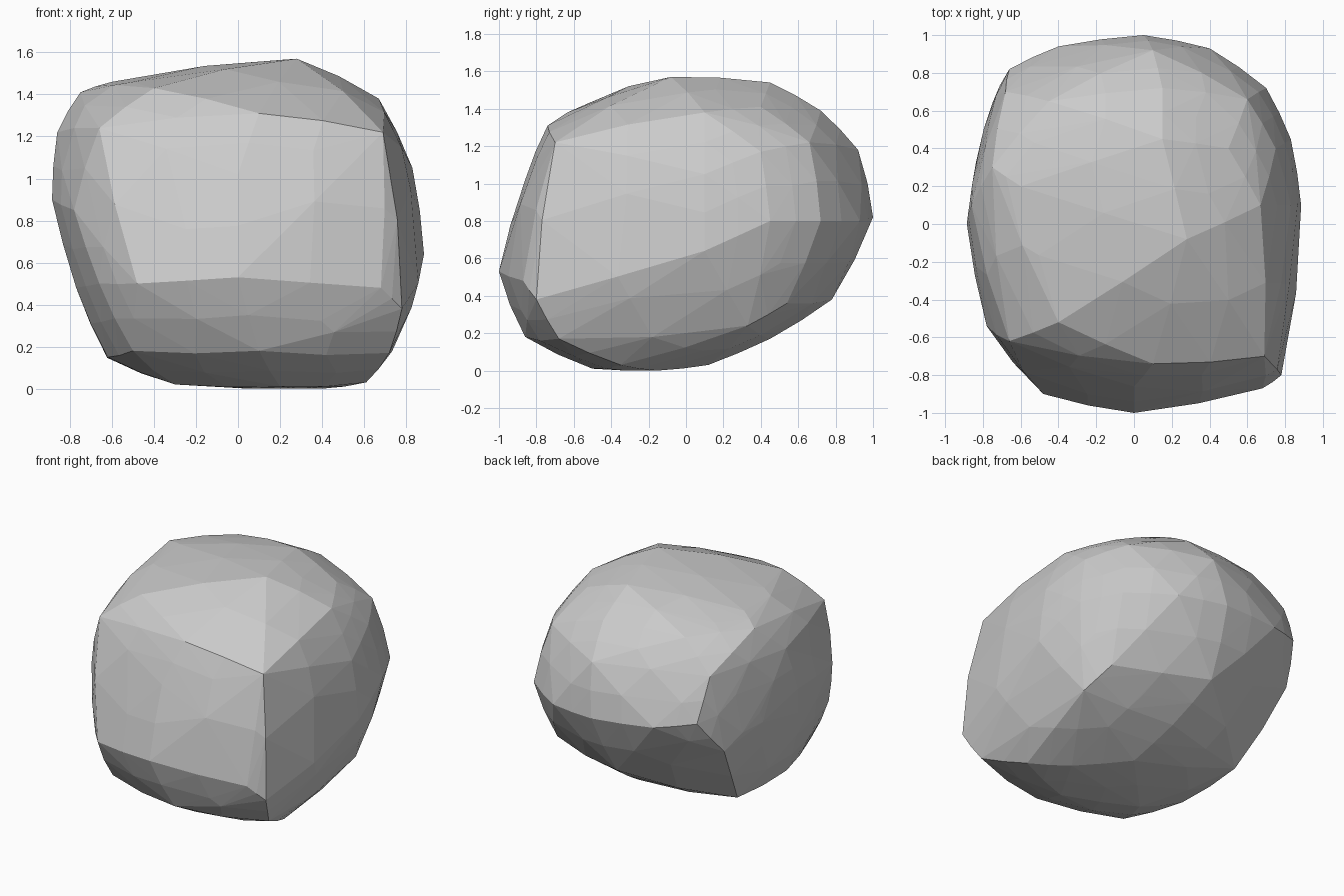
import bpy, bmesh
from mathutils import Vector

if "Cube" in bpy.data.objects:
    bpy.data.objects.remove(bpy.data.objects["Cube"])

# Key corners of the boulder, from the ground up
corners = [
    (.4, -.15, 0), (.2, -.5, .01), (-.3, -.3, .02), (.1, .12, .03), (.61, -.35, .03),
    (.72, -.68, .17), (.1, -.86, .18), (-.5, -.7, .18), (-.62, -.25, .15),
    (.05, .45, .17), (.7, .33, .24), (-.61, .29, .16),
    (.78, -.8, .38), (.68, -.87, .48), (-.48, -.9, .5), (0, -1, .53), (-.77, -.15, .48),
    (-.66, -.67, .5), (0, .78, .38), (.64, .54, .36), (-.75, .64, .66),
    (.885, .1, .64), (.83, .45, .8), (.7, .72, .8), (.4, .93, .8), (.05, 1, .82),
    (-.4, .94, .85), (-.66, .82, .9), (-.885, 0, .9), (-.78, -.54, .85), (-.83, .35, .85),
    (.83, .1, 1.05), (0, -.86, 1.02), (.69, -.7, 1.22), (.1, -.74, 1.31),
    (-.66, -.62, 1.24), (-.86, .1, 1.22), (-.68, .7, 1.2), (.1, .92, 1.18), (.6, .66, 1.22),
    (.75, .4, 1.17), (.67, .1, 1.38), (-.4, -.52, 1.43), (-.75, .3, 1.41), (-.45, .65, 1.4),
    (.15, .72, 1.39), (.5, .4, 1.41), (.28, -.08, 1.57), (.15, .45, 1.54), (-.6, .2, 1.46),
]
LOW, HIGH = Vector((-.887, -1, 0)), Vector((.887, 1, 1.57))
BULGE = 0.2


def hull(points):
    """Convex skin around the points."""
    bm = bmesh.new()
    for p in points:
        bm.verts.new(p)
    bmesh.ops.convex_hull(bm, input=bm.verts[:])
    loose = [v for v in bm.verts if not v.link_faces]
    bmesh.ops.delete(bm, geom=loose, context='VERTS')
    bmesh.ops.recalc_face_normals(bm, faces=bm.faces[:])
    bm.normal_update()
    return bm


# Rough hull, then chip rounder: add slightly bulged edge midpoints
rough = hull(corners)
points = [v.co.copy() for v in rough.verts]
for e in rough.edges:
    a, b = e.verts
    mid = (a.co + b.co) / 2
    push = a.normal * a.normal.dot(a.co - mid) + b.normal * b.normal.dot(b.co - mid)
    p = mid + push * BULGE / 2
    points.append(Vector(min(max(c, lo), hi) for c, lo, hi in zip(p, LOW, HIGH)))
rough.free()

# Final flat-shaded boulder
bm = hull(points)
mesh = bpy.data.meshes.new("boulder")
bm.to_mesh(mesh)
bm.free()
boulder = bpy.data.objects.new("boulder", mesh)
bpy.context.collection.objects.link(boulder)
